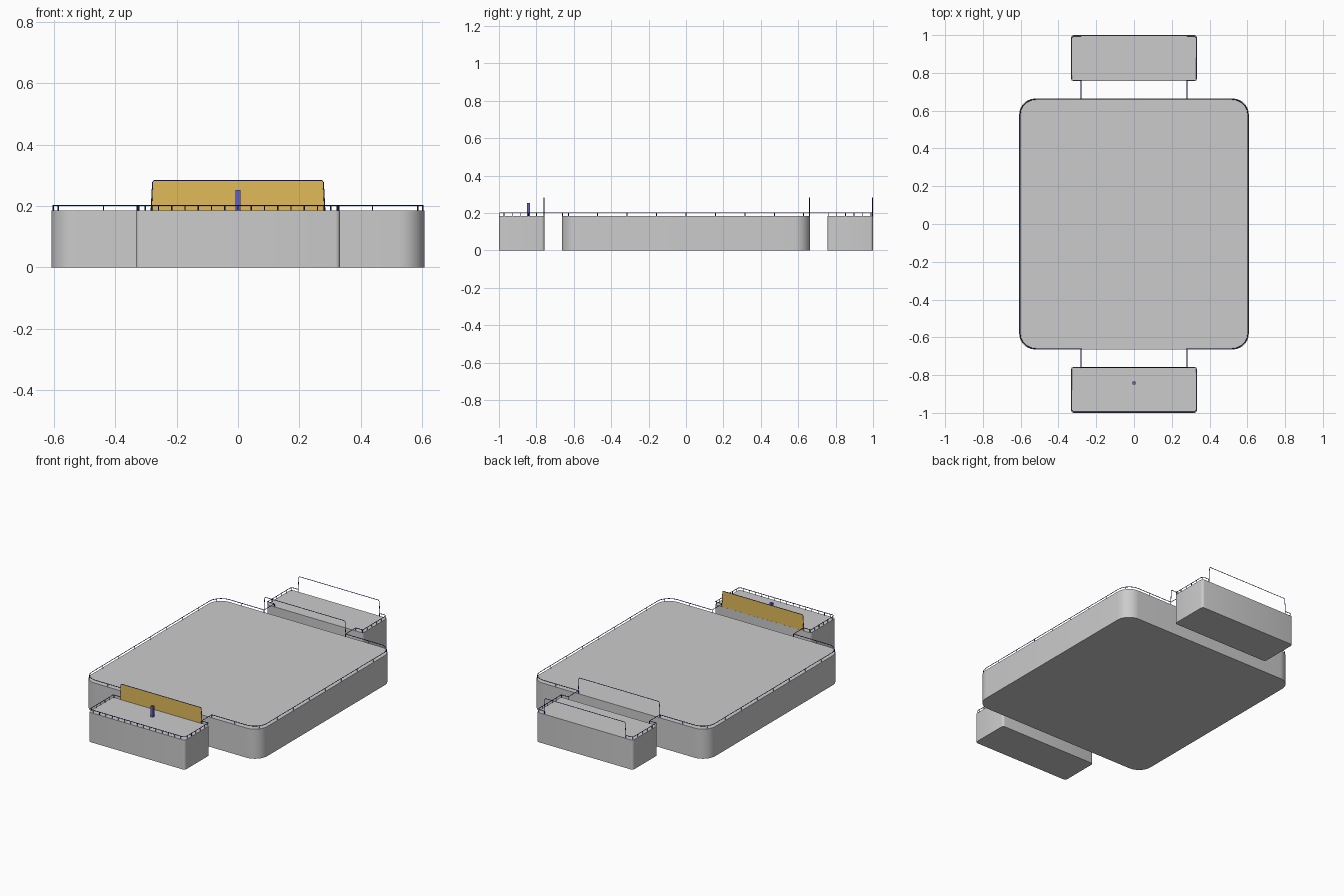
import bpy, bmesh, math
from mathutils import Vector

if "Cube" in bpy.data.objects:
    bpy.data.objects.remove(bpy.data.objects["Cube"])

H = 0.185          # hull height
RAIL_Z = 0.202     # handrail height
FRAME_Z = 0.283    # tall frame height
WIRE = 0.0022


def material(name, color):
    m = bpy.data.materials.new(name)
    m.diffuse_color = (*color, 1)
    m.use_nodes = True
    m.node_tree.nodes["Principled BSDF"].inputs["Base Color"].default_value = m.diffuse_color
    return m


navy = material("navy_rail", (0.03, 0.03, 0.25))
blue = material("blue_post", (0.12, 0.12, 0.6))
gold = material("gold_panel", (0.75, 0.5, 0.1))


def arc(cx, cy, r, a0, a1, n):
    return [(cx + r * math.cos(math.radians(a0 + (a1 - a0) * i / n)),
             cy + r * math.sin(math.radians(a0 + (a1 - a0) * i / n))) for i in range(n + 1)]


def rounded_rect(hx, y0, y1, r, n):
    return (arc(hx - r, y1 - r, r, 0, 90, n) + arc(-hx + r, y1 - r, r, 90, 180, n)
            + arc(-hx + r, y0 + r, r, 180, 270, n) + arc(hx - r, y0 + r, r, 270, 360, n))


def extrude(name, pts, z0, z1, mat=None):
    bm = bmesh.new()
    f = bm.faces.new([bm.verts.new((x, y, z0)) for x, y in pts])
    ext = bmesh.ops.extrude_face_region(bm, geom=[f])["geom"]
    bmesh.ops.translate(bm, vec=(0, 0, z1 - z0),
                        verts=[v for v in ext if isinstance(v, bmesh.types.BMVert)])
    bmesh.ops.recalc_face_normals(bm, faces=bm.faces)
    me = bpy.data.meshes.new(name)
    bm.to_mesh(me)
    bm.free()
    ob = bpy.data.objects.new(name, me)
    bpy.context.collection.objects.link(ob)
    if mat:
        me.materials.append(mat)
    bpy.ops.object.select_all(action='DESELECT')
    bpy.context.view_layer.objects.active = ob
    ob.select_set(True)
    bpy.ops.object.shade_smooth_by_angle(angle=math.radians(30))
    return ob


def wires(name, paths):
    cu = bpy.data.curves.new(name, 'CURVE')
    cu.dimensions = '3D'
    cu.bevel_depth = WIRE
    cu.bevel_resolution = 0
    cu.use_fill_caps = True
    for path in paths:
        s = cu.splines.new('POLY')
        s.points.add(len(path) - 1)
        for p, co in zip(s.points, path):
            p.co = (*co, 1)
    cu.materials.append(navy)
    ob = bpy.data.objects.new(name, cu)
    bpy.context.collection.objects.link(ob)


def railing(path, spacing):
    """Handrail along a plan path plus evenly spaced posts."""
    out = [[(x, y, RAIL_Z) for x, y in path]]
    v = [Vector(p) for p in path]
    total = sum((b - a).length for a, b in zip(v, v[1:]))
    count = max(1, round(total / spacing))
    step, travelled, k = total / count, 0, 0
    for a, b in zip(v, v[1:]):
        seg = (b - a).length
        while k <= count and k * step <= travelled + seg + 1e-6:
            p = a.lerp(b, (k * step - travelled) / seg)
            out.append([(p.x, p.y, H - 0.002), (p.x, p.y, RAIL_Z)])
            k += 1
        travelled += seg
    return out


def frame(y):
    return [(-0.283, y, H - 0.002), (-0.278, y, FRAME_Z - 0.006), (-0.273, y, FRAME_Z),
            (0.273, y, FRAME_Z), (0.278, y, FRAME_Z - 0.006), (0.283, y, H - 0.002)]


# Hull sections
extrude("main_hull", rounded_rect(0.608, -0.664, 0.664, 0.085, 10), 0, H)
for label, y0, y1 in (("front", -1, -0.757), ("back", 0.757, 1)):
    extrude(label + "_pontoon", rounded_rect(0.333, y0, y1, 0.015, 4), 0, H)

# Main deck rails on both sides, open in the middle of each end
for label, s in (("right", 1), ("left", -1)):
    path = ([(0.281, -0.66)] + arc(0.522, -0.579, 0.081, -90, 0, 5)
            + arc(0.522, 0.579, 0.081, 0, 90, 5) + [(0.281, 0.66)])
    wires(label + "_deck_rail", railing([(s * x, y) for x, y in path], 0.152))

# Front pontoon rail wraps three sides
half = [(0.281, -0.761)] + [(0.329, -0.761)] + [(0.329, -0.985), (0.318, -0.996)]
wires("front_pontoon_rail", railing(half + [(-x, y) for x, y in reversed(half)], 0.044))

# Back pontoon side rails and the gangway rails at both gaps
for label, s in (("right", 1), ("left", -1)):
    side = [(0.281, 0.761), (0.329, 0.761), (0.329, 0.985), (0.318, 0.996), (0.281, 0.996)]
    wires(label + "_back_pontoon_rail", railing([(s * x, y) for x, y in side], 0.044))
    wires(label + "_gangway_rails", [[(s * 0.281, e * 0.66, RAIL_Z), (s * 0.281, e * 0.761, RAIL_Z)]
                                     for e in (-1, 1)])

# Tall frames
for label, y in (("front", -0.759), ("deck_back", 0.66), ("back", 0.997)):
    wires(label + "_frame", [frame(y)])

# Gold panel filling the front frame
panel = extrude("front_panel", [(-0.281, -0.7605), (0.281, -0.7605), (0.281, -0.7575), (-0.281, -0.7575)],
                H, FRAME_Z, gold)
for v in panel.data.vertices:
    if v.co.z > 0.25:
        v.co.x *= 0.985

# Control post
extrude("control_post", [(-0.008, -0.851), (0.008, -0.851), (0.008, -0.835), (-0.008, -0.835)],
        H, 0.253, blue)
